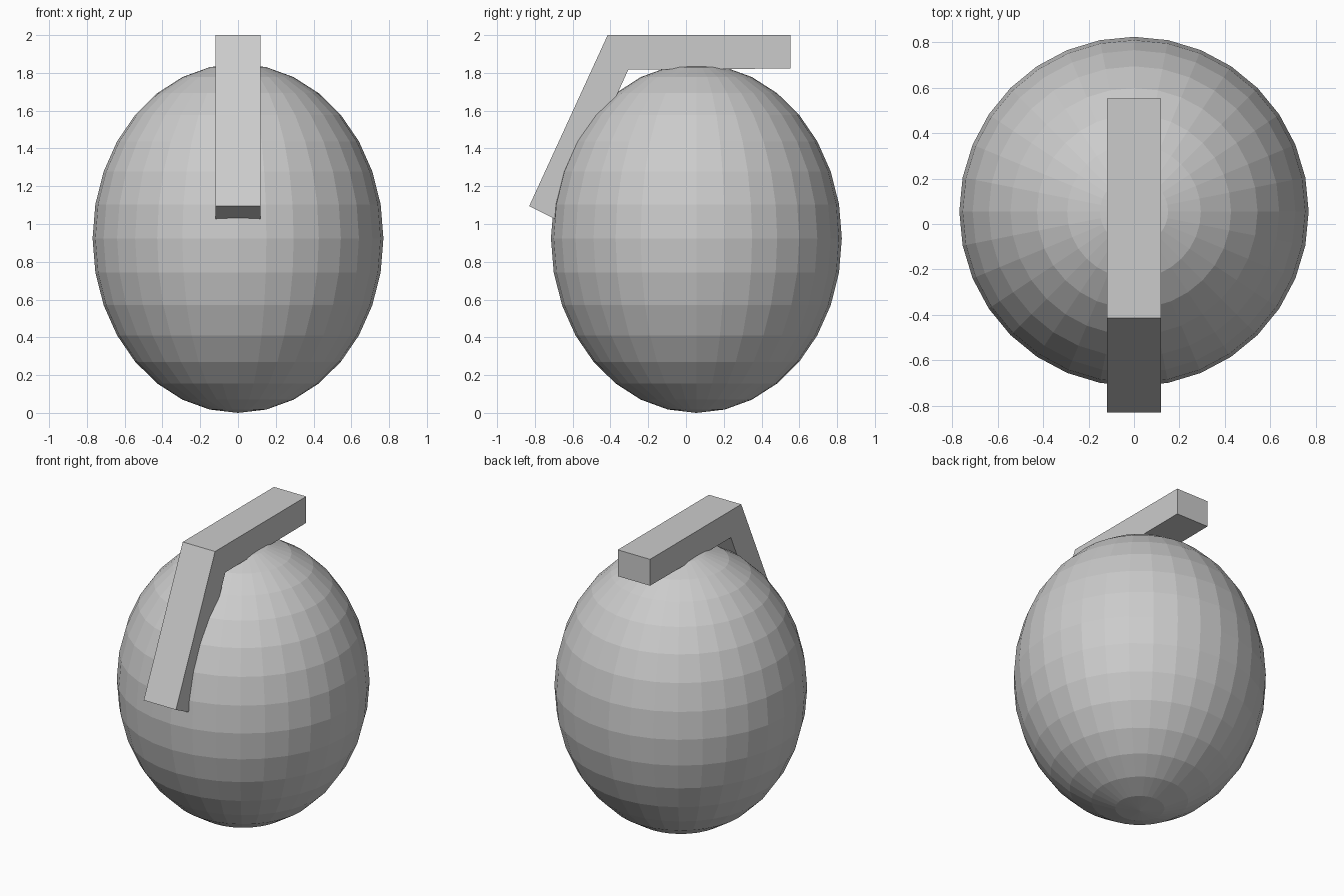
import bpy, bmesh

if "Cube" in bpy.data.objects:
    bpy.data.objects.remove(bpy.data.objects["Cube"])

# Egg-shaped body: stretched low-poly sphere, flat shaded
bpy.ops.mesh.primitive_uv_sphere_add(segments=32, ring_count=16, radius=1)
body = bpy.context.object
body.name = "body"
for v in body.data.vertices:
    v.co = (v.co.x * 0.77, v.co.y * 0.77 + 0.055, v.co.z * 0.924 + 0.924)

# Bent lever: side profile (y, z) extruded across x
profile = [(0.553, 2.0), (-0.415, 2.0), (-0.83, 1.095),
           (-0.67, 1.015), (-0.305, 1.818), (0.553, 1.823)]
half_width = 0.12
bm = bmesh.new()
face = bm.faces.new([bm.verts.new((-half_width, y, z)) for y, z in profile])
side = bmesh.ops.extrude_face_region(bm, geom=[face])["geom"]
bmesh.ops.translate(bm, vec=(2 * half_width, 0, 0),
                    verts=[g for g in side if isinstance(g, bmesh.types.BMVert)])
bmesh.ops.recalc_face_normals(bm, faces=bm.faces)
mesh = bpy.data.meshes.new("lever")
bm.to_mesh(mesh)
bm.free()
lever = bpy.data.objects.new("lever", mesh)
bpy.context.collection.objects.link(lever)
